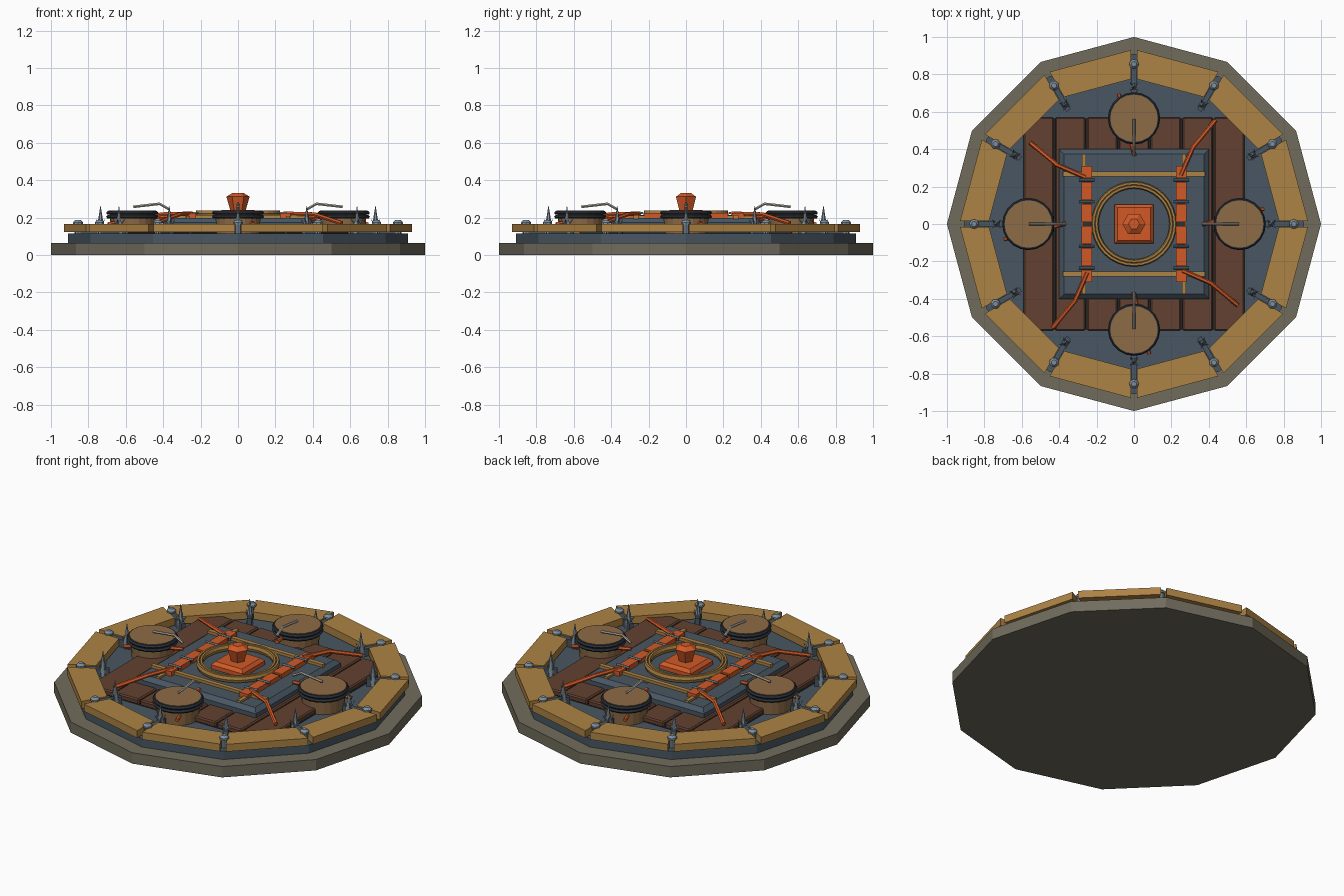
import bpy, bmesh
from math import sin, cos, pi, radians
from mathutils import Vector, Matrix

if "Cube" in bpy.data.objects:
    bpy.data.objects.remove(bpy.data.objects["Cube"], do_unlink=True)


def material(name, r, g, b):
    m = bpy.data.materials.new(name)
    m.use_nodes = True
    col = [(c / 255) ** 2.2 for c in (r, g, b)] + [1]
    m.diffuse_color = col
    m.node_tree.nodes["Principled BSDF"].inputs["Base Color"].default_value = col
    return m


STONE = material("stone", 112, 107, 93)
SLATE = material("slate", 74, 87, 98)
GOLD = material("tan timber", 172, 130, 70)
PLANK = material("dark plank", 98, 67, 52)
DRUM = material("drum wood", 140, 106, 72)
ORANGE = material("orange", 208, 90, 44)
IRON = material("dark iron", 46, 52, 59)
STEEL = material("steel", 128, 143, 154)
PALE = material("pale metal", 176, 172, 158)


def finish(name, bm, mat, turn=0):
    bmesh.ops.recalc_face_normals(bm, faces=bm.faces)
    bm.transform(Matrix.Rotation(turn, 4, "Z"))
    me = bpy.data.meshes.new(name)
    bm.to_mesh(me)
    bm.free()
    me.materials.append(mat)
    ob = bpy.data.objects.new(name, me)
    bpy.context.collection.objects.link(ob)
    return ob


def loft(name, loops, mat, turn=0, closed=False):
    """Skin a row of equal-length point loops, capped unless closed."""
    bm = bmesh.new()
    rows = [[bm.verts.new(p) for p in loop] for loop in loops]
    pairs = list(zip(rows, rows[1:]))
    if closed:
        pairs.append((rows[-1], rows[0]))
    for a, b in pairs:
        for i in range(len(a)):
            j = (i + 1) % len(a)
            bm.faces.new((a[i], a[j], b[j], b[i]))
    if not closed:
        bm.faces.new(rows[0])
        bm.faces.new(rows[-1])
    return finish(name, bm, mat, turn)


def lathe(name, profile, sides, mat, at=(0, 0), turn=0, phase=0, closed=False):
    loops = []
    for r, z in profile:
        angles = [2 * pi * i / sides + phase for i in range(sides)]
        loops.append([(at[0] + r * cos(a), at[1] + r * sin(a), z) for a in angles])
    return loft(name, loops, mat, turn, closed)


def box(name, x, y, z, mat, turn=0, bevel=0):
    corners = [(x[0], y[0]), (x[1], y[0]), (x[1], y[1]), (x[0], y[1])]
    ob = loft(name, [[(px, py, h) for px, py in corners] for h in z], mat, turn)
    if bevel:
        mod = ob.modifiers.new("bevel", "BEVEL")
        mod.width = bevel
        mod.segments = 1
    return ob


def rod(name, points, r, mat, turn=0, sides=6, taper=1):
    pts = [Vector(p) for p in points]
    loops = []
    for i, p in enumerate(pts):
        d = (pts[min(i + 1, len(pts) - 1)] - pts[max(i - 1, 0)]).normalized()
        side = d.cross(Vector((0, 0, 1))).normalized()
        up = side.cross(d)
        k = r * (1 + (taper - 1) * i / (len(pts) - 1))
        ring = [2 * pi * s / sides for s in range(sides)]
        loops.append([p + side * k * cos(a) + up * k * sin(a) for a in ring])
    return loft(name, loops, mat, turn)


def ring_profile(radius, z, w, h):
    return [(radius + w * cos(a), z + h * sin(a)) for a in [i * pi / 3 for i in range(6)]]


# Stepped foundation
lathe("base", [(1, 0), (1, 0.065)], 12, STONE)
lathe("platform", [(0.91, 0.065), (0.91, 0.115)], 12, SLATE)

# Rim beams, one per side, with clamps, bolts and spikes at the corners
corner = radians(30)
for k in range(12):
    turn = k * corner
    gap = 0.016
    outline = []
    for r, a, s in ((0.775, 0, 1), (0.93, 0, 1), (0.93, corner, -1), (0.775, corner, -1)):
        outline.append((r * cos(a) - s * gap * sin(a), r * sin(a) + s * gap * cos(a)))
    loft("rim_beam", [[(x, y, z) for x, y in outline] for z in (0.122, 0.166)], GOLD, turn)
    box("rim_clamp", (0.7, 0.87), (-0.013, 0.013), (0.11, 0.16), SLATE, turn)
    lathe("bolt", [(0.018, 0.115), (0.018, 0.165), (0.026, 0.165), (0.026, 0.175),
                   (0.014, 0.188)], 8, STEEL, (0.855, 0), turn)
    lathe("spike", [(0.02, 0.115), (0.016, 0.165), (0.011, 0.2), (0.001, 0.262)],
          6, STEEL, (0.735, 0), turn)
    for i in range(4):
        a = pi / 4 + i * pi / 2
        rod("spike_barb", [(0.735, 0, 0.15), (0.735 + 0.032 * cos(a), 0.032 * sin(a), 0.19)],
            0.01, STEEL, turn, 4, 0.1)

# Plank floor over a dark bed
box("floor_bed", (-0.592, 0.592), (-0.565, 0.565), (0.11, 0.125), IRON)
for k in range(-3, 4):
    x = k * 0.17
    box("plank", (x - 0.081, x + 0.081), (-0.57, 0.57), (0.115, 0.15), PLANK, 0, 0.007)

# Central plate with sloped sides
s = 2 ** 0.5
lathe("centre_plate", [(0.4 * s, 0.14), (0.4 * s, 0.175), (0.375 * s, 0.198)],
      4, SLATE, phase=pi / 4)

# Battens, straps and clips
for side in (-1, 1):
    y = side * 0.268
    box("cross_batten", (-0.38, 0.38), (y - 0.013, y + 0.013), (0.19, 0.214), GOLD)
    box("long_batten", (y - 0.011, y + 0.011), (-0.375, 0.375), (0.19, 0.21), GOLD)
    x = side * 0.253
    cuts = [-0.32, -0.235, -0.118, 0, 0.118, 0.235, 0.32]
    for a, b in zip(cuts, cuts[1:]):
        box("strap_piece", (x - 0.029, x + 0.029), (a + 0.01, b - 0.01), (0.195, 0.225), ORANGE)
    for c in cuts[1:-1]:
        box("strap_core", (x - 0.02, x + 0.02), (c - 0.01, c + 0.01), (0.195, 0.215), IRON)
        if c:
            rod("strap_clip", [(x - 0.042, c, 0.225), (x + 0.042, c, 0.225)], 0.007, STEEL)

# Double ring around the crystal
for r in (0.2, 0.217):
    lathe("centre_ring", ring_profile(r, 0.222, 0.011, 0.02), 32, GOLD, closed=True)

# Pedestal and crystal
lathe("pedestal", [(0.105 * s, 0.19), (0.105 * s, 0.222), (0.088 * s, 0.24)],
      4, ORANGE, phase=pi / 4)
lathe("crystal", [(0.04, 0.235), (0.062, 0.312), (0.03, 0.332)], 6, ORANGE)

# Four drums with hoops, levers and cables
for k in range(4):
    turn = k * pi / 2
    at = (0.565, 0)
    lathe("drum", [(0.115, 0.115), (0.12, 0.2), (0.127, 0.238)], 20, DRUM, at, turn)
    for z in (0.204, 0.225):
        lathe("drum_hoop", ring_profile(0.126, z, 0.014, 0.011), 20, IRON, at, turn, closed=True)
    rod("lever", [(0.56, 0, 0.258), (0.42, 0, 0.274), (0.365, 0, 0.243)], 0.008, PALE, turn)
    rod("drum_cable", [(0.365, -0.002, 0.205), (0.53, 0.038, 0.19), (0.695, 0.082, 0.165)],
        0.011, ORANGE, turn)
    rod("corner_cable", [(0.25, 0.26, 0.222), (0.315, 0.41, 0.218), (0.435, 0.555, 0.17)],
        0.012, ORANGE, turn)
